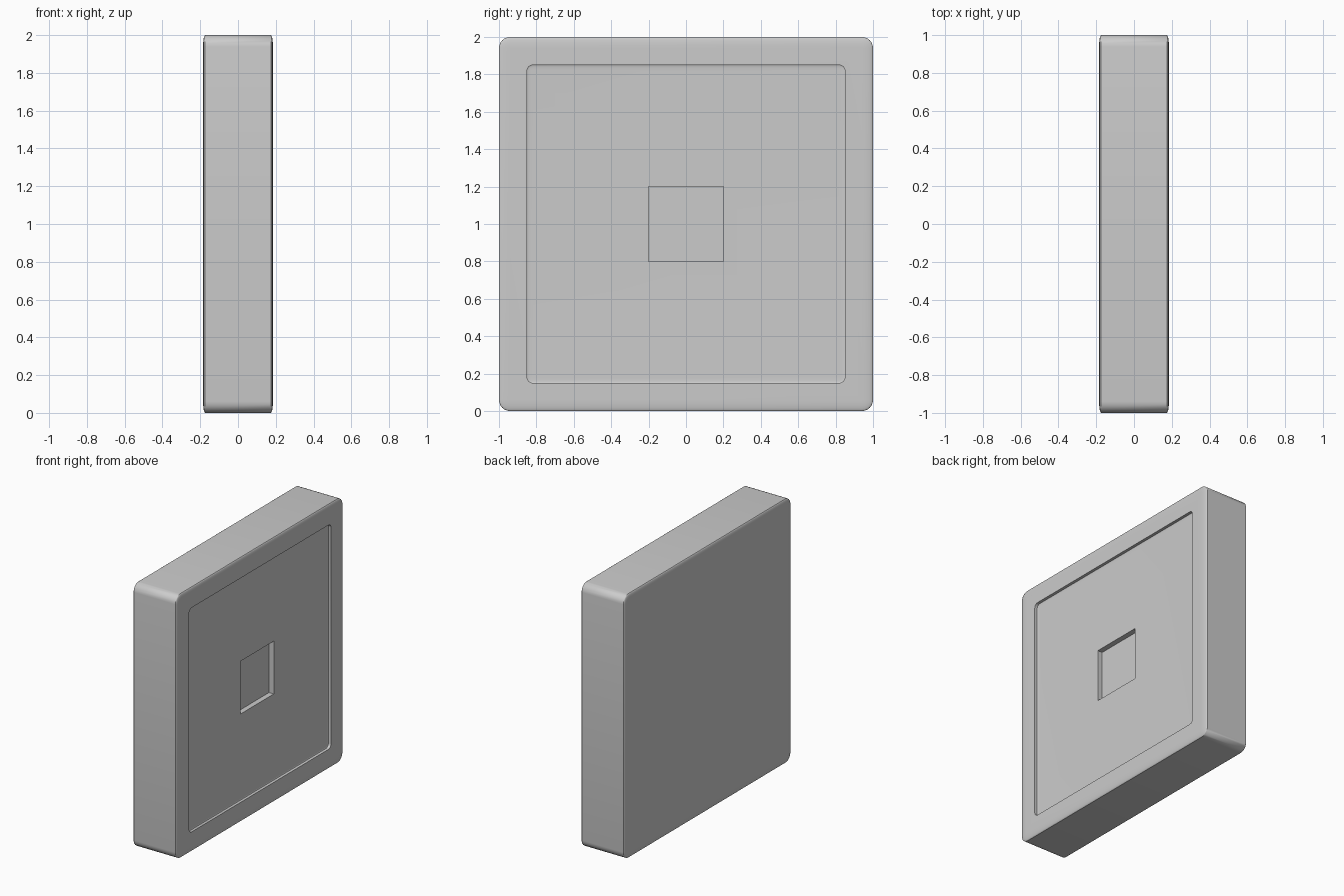
import bpy, bmesh
from mathutils import Matrix, Vector

if "Cube" in bpy.data.objects:
    bpy.data.objects.remove(bpy.data.objects["Cube"])


def block(name, centre, half, bevel=0.0, segments=6):
    """Box rounded while cubic, then squashed so the roundings are shallow in x."""
    bm = bmesh.new()
    bmesh.ops.create_cube(bm, size=2 * half[1])
    if bevel:
        bmesh.ops.bevel(bm, geom=bm.edges[:], offset=bevel, segments=segments,
                        profile=0.5, affect='EDGES', clamp_overlap=True)
    bmesh.ops.scale(bm, vec=Vector((half[0] / half[1], 1, 1)), verts=bm.verts)
    bmesh.ops.transform(bm, matrix=Matrix.Translation(centre), verts=bm.verts)
    mesh = bpy.data.meshes.new(name)
    bm.to_mesh(mesh)
    bm.free()
    obj = bpy.data.objects.new(name, mesh)
    bpy.context.collection.objects.link(obj)
    return obj


# Rounded square slab
slab = block("slab", (0, 0, 1), (0.185, 1, 1), 0.06)

# Recessed panel, then the small square pocket in its middle
cutters = [
    block("panel_cutter", (0.26, 0, 1), (0.10, 0.85, 0.85), 0.03, 4),
    block("pocket_cutter", (0.22, 0, 1), (0.10, 0.20, 0.20)),
]
for cutter in cutters:
    cutter.hide_render = True
    mod = slab.modifiers.new(cutter.name, 'BOOLEAN')
    mod.operation = 'DIFFERENCE'
    mod.solver = 'EXACT'
    mod.object = cutter

# Apply the cuts and remove the helpers
bpy.context.view_layer.objects.active = slab
slab.select_set(True)
for cutter in cutters:
    bpy.ops.object.modifier_apply(modifier=cutter.name)
for cutter in cutters:
    bpy.data.objects.remove(cutter)
bpy.ops.object.shade_smooth_by_angle(angle=0.6)
